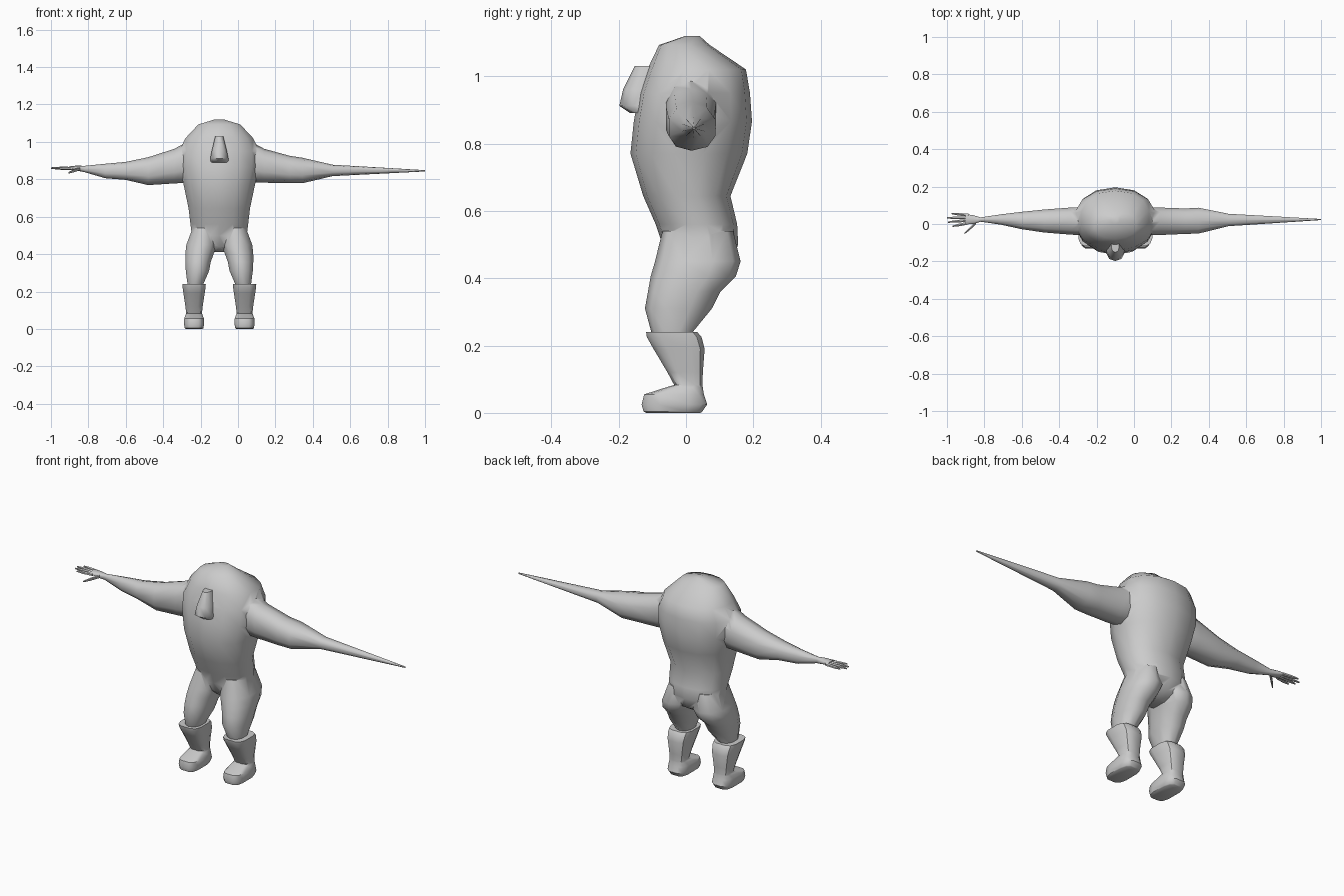
import bpy, bmesh, math
from mathutils import Vector

if "Cube" in bpy.data.objects:
    bpy.data.objects.remove(bpy.data.objects["Cube"])

CX = -0.10  # body centre line
grey = bpy.data.materials.new("plain grey")
grey.diffuse_color = (0.6, 0.6, 0.6, 1)
grey.use_nodes = True
grey.node_tree.nodes["Principled BSDF"].inputs["Base Color"].default_value = grey.diffuse_color


def loft(name, rings, sides=12, power=1.0):
    """Skin rings given as (centre, half axis u, half axis v); power < 1 is boxier."""
    bm = bmesh.new()
    loops = []
    for c, u, v in rings:
        loop = []
        for i in range(sides):
            a = math.tau * (i + 0.5) / sides
            cu, cv = math.cos(a), math.sin(a)
            cu = math.copysign(abs(cu) ** power, cu)
            cv = math.copysign(abs(cv) ** power, cv)
            loop.append(bm.verts.new(Vector(c) + Vector(u) * cu + Vector(v) * cv))
        loops.append(loop)
    for a, b in zip(loops, loops[1:]):
        for i in range(sides):
            j = (i + 1) % sides
            bm.faces.new((a[i], a[j], b[j], b[i]))
    bm.faces.new(loops[0])
    bm.faces.new(loops[-1])
    bmesh.ops.recalc_face_normals(bm, faces=bm.faces)
    me = bpy.data.meshes.new(name)
    bm.to_mesh(me)
    bm.free()
    me.materials.append(grey)
    ob = bpy.data.objects.new(name, me)
    bpy.context.collection.objects.link(ob)
    return ob


def level(z, x0, x1, y0, y1):
    """Horizontal ring from its extents."""
    return ((x0 + x1) / 2, (y0 + y1) / 2, z), ((x1 - x0) / 2, 0, 0), (0, (y1 - y0) / 2, 0)


def upright(x, y0, y1, z0, z1):
    """Ring across an arm from its extents."""
    return (x, (y0 + y1) / 2, (z0 + z1) / 2), (0, (y1 - y0) / 2, 0), (0, 0, (z1 - z0) / 2)


def smooth(ob, angle):
    bpy.ops.object.select_all(action='DESELECT')
    ob.select_set(True)
    bpy.context.view_layer.objects.active = ob
    bpy.ops.object.shade_smooth_by_angle(angle=math.radians(angle))


# Torso: height, half width, front, back
torso = [(1.12, .025, 0, .04), (1.093, .115, -.08, .07), (1.02, .185, -.115, .178),
         (.95, .22, -.14, .19), (.866, .218, -.155, .196), (.77, .195, -.165, .182),
         (.644, .168, -.127, .132), (.56, .158, -.09, .152), (.5, .15, -.07, .155),
         (.44, .11, -.045, .13), (.41, .05, -.01, .08)]
body = loft("body", [level(z, CX - w, CX + w, f, b) for z, w, f, b in torso], 14, 0.92)
parts = []

# Legs: height, inner offset, outer offset, front, back
leg = [(.54, .02, .145, -.07, .14), (.45, .008, .18, -.092, .162), (.405, .025, .185, -.105, .148),
       (.36, .042, .185, -.113, .102), (.31, .052, .182, -.122, .077),
       (.24, .083, .172, -.103, .02), (.17, .1, .165, -.075, .02)]
for side, s in (("left", 1), ("right", -1)):
    parts.append(loft(side + "_leg", [level(z, *sorted((CX + s * i, CX + s * o)), f, b)
                                      for z, i, o, f, b in leg], 10, 0.9))

# Arms: x, front, back, bottom, top
left_arm = [(0, -.06, .09, .8, 1.0), (.1, -.062, .092, .783, .985), (.14, -.062, .091, .782, .963),
            (.275, -.056, .086, .779, .926), (.345, -.054, .09, .779, .915),
            (.505, -.013, .056, .817, .878), (1.0, .021, .027, .842, .849)]
right_arm = [(-.2, -.06, .09, .8, 1.0), (-.3, -.062, .092, .78, .985), (-.34, -.06, .091, .778, .963),
             (-.48, -.048, .08, .769, .918), (-.6, -.03, .067, .797, .893),
             (-.71, -.005, .053, .806, .883), (-.82, .012, .036, .838, .872),
             (-.86, -.002, .048, .846, .873), (-.9, -.002, .054, .852, .871)]
for name, rings in (("left_arm", left_arm), ("right_arm", right_arm)):
    parts.append(loft(name, [upright(*r) for r in rings], 10, 0.85))

# Head: small snout jutting from the chest; height, half width, front, back
head = [(1.03, .022, -.152, -.06), (.96, .04, -.187, -.06), (.912, .05, -.198, -.06),
        (.89, .05, -.165, -.06)]
parts.append(loft("head", [level(z, CX - w, CX + w, f, b) for z, w, f, b in head], 10, 0.8))

# Weld the limbs into one skin
for p in parts:
    m = body.modifiers.new("join", 'BOOLEAN')
    m.operation = 'UNION'
    m.solver = 'EXACT'
    m.object = p
    bpy.context.view_layer.objects.active = body
    bpy.ops.object.modifier_apply(modifier=m.name)
    bpy.data.objects.remove(p)
smooth(body, 50)

# Fingers and thumb: root y, tip x, tip y, tip z
digits = [("finger_1", .005, -.97, -.012, .86), ("finger_2", .02, -.995, .01, .86),
          ("finger_3", .033, -1.0, .033, .86), ("finger_4", .047, -.975, .056, .86),
          ("thumb", .005, -.905, -.05, .835)]
for name, y, tx, ty, tz in digits:
    root = Vector((-.845 if name == "thumb" else -.885, y, .858))
    tip = Vector((tx, ty, tz))
    smooth(loft(name, [(root.lerp(tip, t), (0, r, 0), (0, 0, r))
                       for t, r in ((0, .009), (.6, .008), (1, .004))], 6), 50)

# Boots: height, half width, front, back
boot = [(.24, .064, -.12, .035), (.225, .063, -.118, .048), (.19, .058, -.098, .057),
        (.12, .047, -.056, .051), (.083, .043, -.036, .05), (.076, .046, -.06, .051),
        (.055, .054, -.126, .055), (.025, .055, -.134, .065), (.004, .051, -.128, .05),
        (0, .046, -.12, .045)]
for side, s in (("left", 1), ("right", -1)):
    x = CX + s * .135
    smooth(loft(side + "_boot", [level(z, x - w, x + w, f, b) for z, w, f, b in boot], 12, 0.6), 40)
